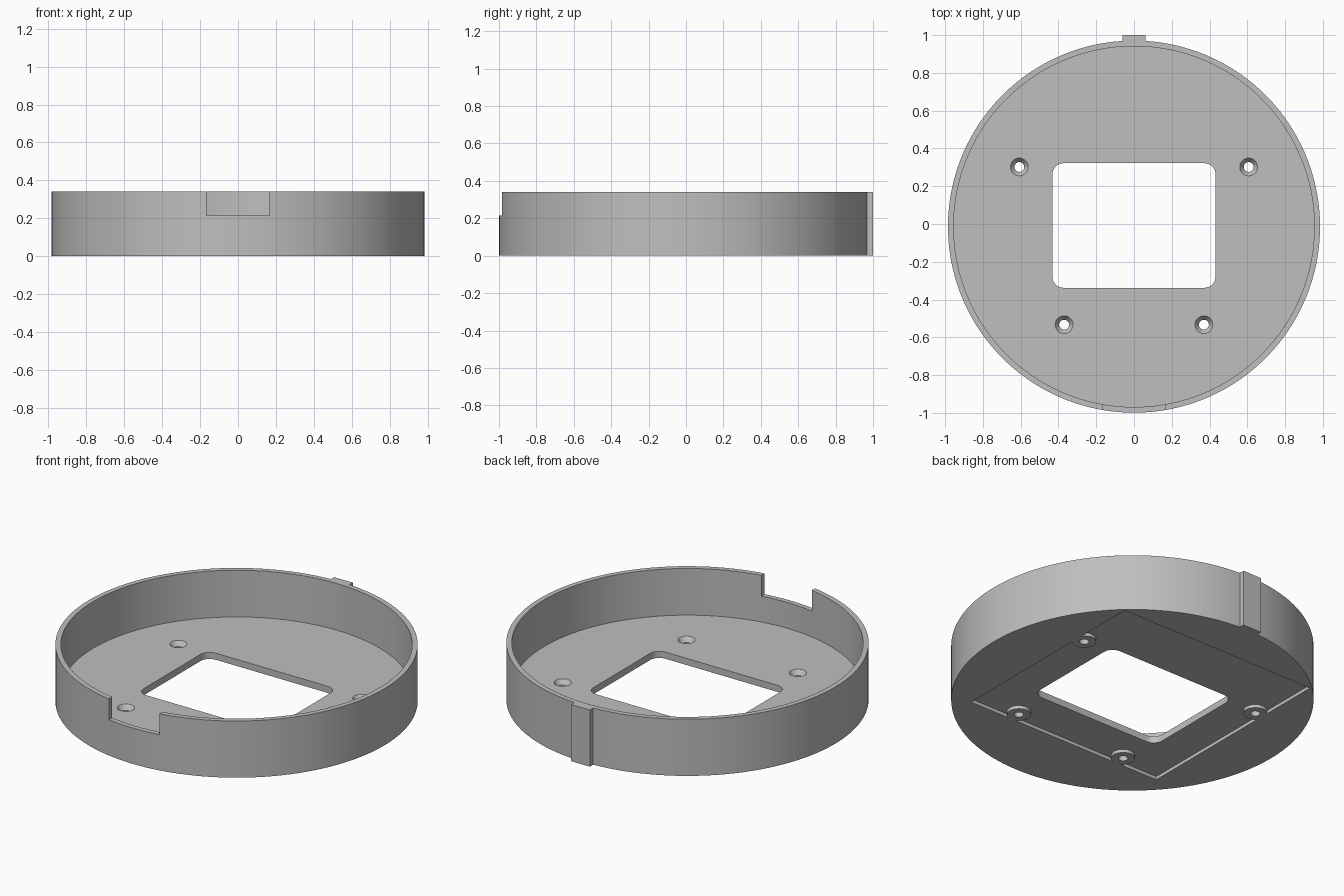
import bpy
import bmesh
from math import sin, cos, pi, asin, sqrt

if "Cube" in bpy.data.objects:
    bpy.data.objects.remove(bpy.data.objects["Cube"], do_unlink=True)

CENTRE_Y = -0.014
OUTER, INNER = 0.985, 0.955
HEIGHT, FLOOR = 0.34, 0.06
RECESS = 0.02
SCREWS = [(0.607, 0.302), (-0.607, 0.302), (0.37, -0.533), (-0.37, -0.533)]

grey = bpy.data.materials.new("plain grey")
grey.use_nodes = True
colour = (0.52, 0.52, 0.52, 1)
grey.diffuse_color = colour
grey.node_tree.nodes["Principled BSDF"].inputs["Base Color"].default_value = colour


def arc(cx, cy, r, a0, a1, steps):
    return [(cx + r * cos(a0 + (a1 - a0) * i / steps),
             cy + r * sin(a0 + (a1 - a0) * i / steps)) for i in range(steps + 1)]


def circle(cx, cy, r, steps=48):
    return arc(cx, cy, r, 0, 2 * pi, steps)[:-1]


def rectangle(x0, x1, y0, y1):
    return [(x0, y0), (x1, y0), (x1, y1), (x0, y1)]


def rounded_rectangle(x0, x1, y0, y1, r):
    corners = [(x1 - r, y1 - r), (x0 + r, y1 - r), (x0 + r, y0 + r), (x1 - r, y0 + r)]
    return [p for i, (x, y) in enumerate(corners)
            for p in arc(x, y, r, i * pi / 2, (i + 1) * pi / 2, 8)]


def loft(name, *sections):
    """Closed solid through (outline, height) sections, bottom to top."""
    bm = bmesh.new()
    rings = [[bm.verts.new((x, y, z)) for x, y in outline] for outline, z in sections]
    bm.faces.new(rings[0][::-1])
    bm.faces.new(rings[-1])
    n = len(rings[0])
    for low, high in zip(rings, rings[1:]):
        for i in range(n):
            j = (i + 1) % n
            bm.faces.new((low[i], low[j], high[j], high[i]))
    bmesh.ops.recalc_face_normals(bm, faces=bm.faces)
    mesh = bpy.data.meshes.new(name)
    bm.to_mesh(mesh)
    bm.free()
    mesh.materials.append(grey)
    obj = bpy.data.objects.new(name, mesh)
    bpy.context.collection.objects.link(obj)
    return obj


def activate(obj):
    bpy.ops.object.select_all(action='DESELECT')
    obj.select_set(True)
    bpy.context.view_layer.objects.active = obj


def cut(target, cutter):
    cutter.hide_render = True
    mod = target.modifiers.new("cut", 'BOOLEAN')
    mod.operation = 'DIFFERENCE'
    mod.solver = 'EXACT'
    mod.object = cutter
    activate(target)
    bpy.ops.object.modifier_apply(modifier=mod.name)
    bpy.data.objects.remove(cutter, do_unlink=True)


# Round body with the locating tab on the back as one outline
tab = 0.062
a = asin(tab / OUTER)
outline = arc(0, CENTRE_Y, OUTER, pi / 2 + a, 2.5 * pi - a, 128) + [(tab, 1.0), (-tab, 1.0)]
body = loft("round_housing", (outline, 0), (outline, HEIGHT))

# Hollow interior
bore = circle(0, CENTRE_Y, INNER, 128)
cut(body, loft("interior_cutter", (bore, FLOOR), (bore, HEIGHT + 0.1)))

# Notch in the front of the rim
notch = rectangle(-0.167, 0.167, -1.2, -0.7)
cut(body, loft("notch_cutter", (notch, 0.215), (notch, HEIGHT + 0.1)))

# Shallow underside recess that leaves a boss round each screw hole
square = rectangle(-0.657, 0.657, -0.595, 0.705)
recess = loft("recess_cutter", (square, -0.1), (square, RECESS))
for x, y in SCREWS:
    ring = circle(x, y, 0.065)
    cut(recess, loft("boss_cutter", (ring, -0.2), (ring, 0.1)))
cut(body, recess)

# Rounded window in the floor
window = rounded_rectangle(-0.432, 0.432, -0.338, 0.322, 0.06)
cut(body, loft("window_cutter", (window, -0.1), (window, FLOOR + 0.1)))

# Countersunk screw holes
for x, y in SCREWS:
    hole, head = circle(x, y, 0.026), circle(x, y, 0.047)
    cut(body, loft("screw_cutter", (hole, -0.1), (hole, FLOOR - 0.028),
                   (head, FLOOR), (head, FLOOR + 0.05)))

activate(body)
bpy.ops.object.shade_smooth_by_angle()
